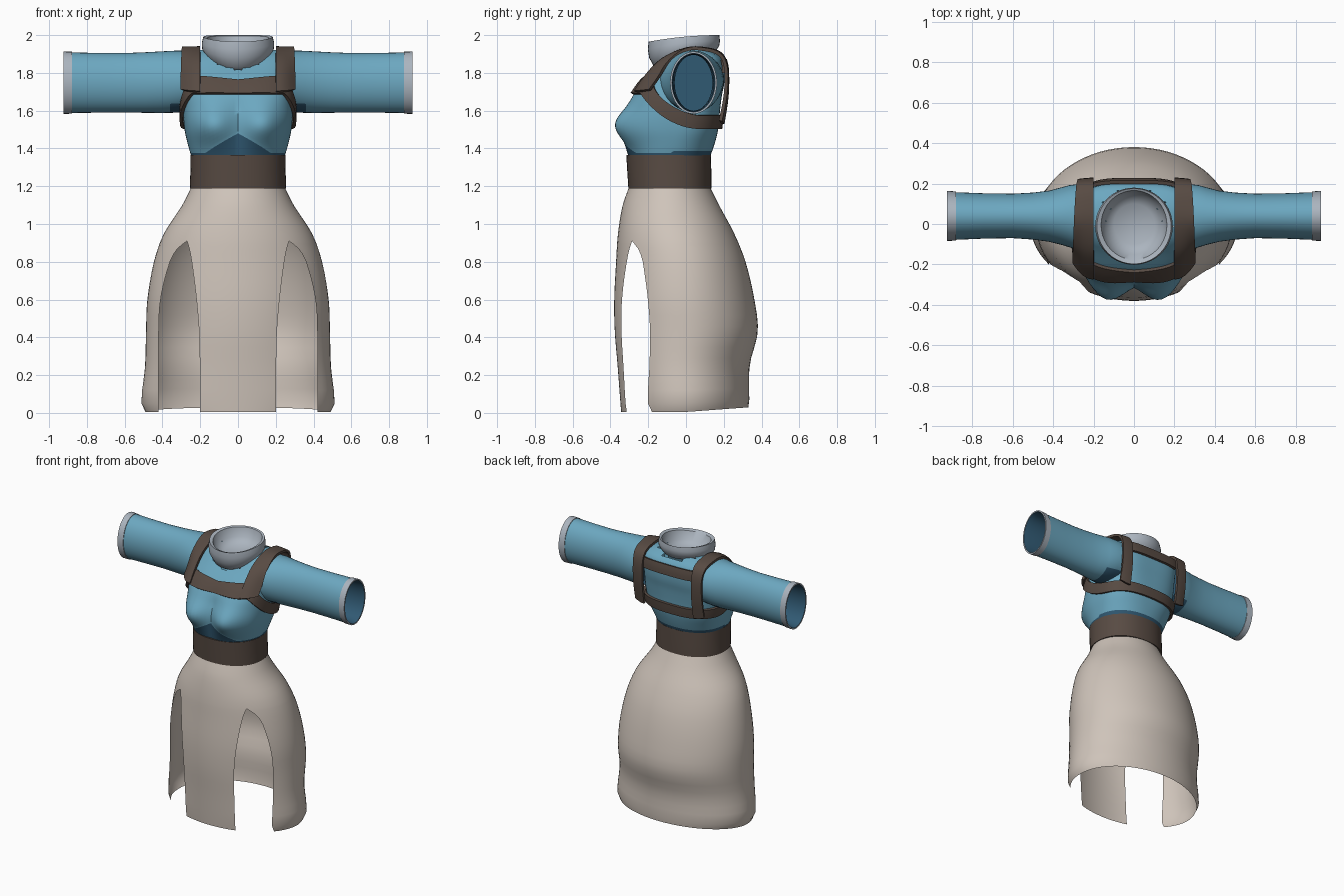
import bpy, bmesh
from math import sin, cos, pi, exp, asin
from mathutils import Vector

cube = bpy.data.objects.get("Cube")
if cube:
    bpy.data.objects.remove(cube, do_unlink=True)


def material(name, rgb):
    m = bpy.data.materials.new(name)
    m.use_nodes = True
    m.diffuse_color = (*rgb, 1)
    m.node_tree.nodes["Principled BSDF"].inputs["Base Color"].default_value = (*rgb, 1)
    return m


BLUE = material("blue cloth", (.15, .39, .53))
DARK = material("dark blue cloth", (.03, .1, .17))
GREY = material("pale grey trim", (.41, .46, .52))
BROWN = material("brown leather", (.097, .07, .056))
TAN = material("beige cloth", (.62, .55, .49))


def clamp(v):
    return max(0, min(1, v))


def sample(table, k):
    """Smooth interpolation of a profile table keyed by its first column."""
    last = len(table) - 1
    i = max(0, min(last - 1, sum(r[0] <= k for r in table) - 1))
    p, a, b, q = table[max(i - 1, 0)], table[i], table[i + 1], table[min(i + 2, last)]
    h = b[0] - a[0]
    t = clamp((k - a[0]) / h)
    out = []
    for c in range(1, len(a)):
        ma = (b[c] - p[c]) / (b[0] - p[0]) * h
        mb = (q[c] - a[c]) / (q[0] - a[0]) * h
        d = b[c] - a[c]
        out.append(a[c] + t * ma + t * t * (3 * d - 2 * ma - mb) + t ** 3 * (ma + mb - 2 * d))
    return out


def oval(a, front, back, phi, n=2):
    """Rounded-box section; phi runs from the front round by the left."""
    s, c = sin(phi), cos(phi)
    r = (abs(s) ** n + abs(c) ** n) ** (-1 / n)
    return a * s * r, (front + back) / 2 - (back - front) / 2 * c * r


def turn(count):
    return [2 * pi * j / count for j in range(count)]


def span(a, b, count):
    return [a + (b - a) * j / count for j in range(count + 1)]


def loft(name, grids, mats, closed=True, pick=None, cap=False, thick=0, drop=None):
    """Skin one or more grids of points into a single object."""
    bm = bmesh.new()
    for rows in grids:
        vs = [[bm.verts.new(p) for p in row] for row in rows]
        n = len(rows[0])
        for i in range(len(rows) - 1):
            for j in range(n if closed else n - 1):
                k = (j + 1) % n
                f = bm.faces.new((vs[i][j], vs[i][k], vs[i + 1][k], vs[i + 1][j]))
                if pick:
                    f.material_index = pick(i, f.calc_center_median())
        if cap:
            bm.faces.new(vs[-1]).material_index = len(mats) - 1
    if drop:
        bmesh.ops.delete(bm, geom=[f for f in bm.faces if drop(f.calc_center_median())],
                         context='FACES')
    bmesh.ops.remove_doubles(bm, verts=bm.verts, dist=.0005)
    bmesh.ops.recalc_face_normals(bm, faces=bm.faces)
    me = bpy.data.meshes.new(name)
    bm.to_mesh(me)
    bm.free()
    for m in mats:
        me.materials.append(m)
    ob = bpy.data.objects.new(name, me)
    bpy.context.collection.objects.link(ob)
    bpy.ops.object.select_all(action='DESELECT')
    ob.select_set(True)
    bpy.context.view_layer.objects.active = ob
    if thick:
        mod = ob.modifiers.new("thickness", 'SOLIDIFY')
        mod.thickness, mod.offset = thick, 0
        bpy.ops.object.modifier_apply(modifier=mod.name)
    bpy.ops.object.shade_smooth_by_angle(angle=.8)
    return ob


# Skirt: height, half width, front, back
SKIRT = [(.005, .49, -.343, .33), (.05, .512, -.347, .335), (.25, .492, -.362, .337),
         (.43, .487, -.377, .38), (.6, .48, -.38, .362), (.8, .445, -.37, .315),
         (.95, .392, -.36, .255), (1.1, .295, -.335, .175), (1.2, .245, -.3, .125)]
# Slit: height, x of the front edge, x of the rear edge
SLIT = [(0, .2, .42), (.4, .205, .42), (.6, .22, .41), (.8, .245, .36),
        (.87, .258, .32), (.91, .27, .27)]
SLIT_TOP = .91


def skirt_row(z, rear):
    a, front, back = sample(SKIRT, z)
    edge = sample(SLIT, z)[rear] / (a if z <= SLIT_TOP else sample(SKIRT, SLIT_TOP)[0])
    phi = asin(clamp(edge))
    row = []
    for p in (span(phi, 2 * pi - phi, 48) if rear else span(-phi, phi, 16)):
        x, y = oval(a, front, back, p)
        hem = .025 * clamp(y / .33) * clamp(1 - z / .2)
        row.append((x, y, z + hem))
    return row


heights = [.005, .05] + span(.12, .8, 12) + [.84, .87, .895] + span(SLIT_TOP, 1.2, 8)
loft("skirt", [[skirt_row(z, rear) for z in heights] for rear in (0, 1)], [TAN], closed=False)

# Belt
BELT = [(.235, -.29, .115, 1.188), (.255, -.305, .134, 1.188), (.252, -.311, .134, 1.28),
        (.251, -.316, .132, 1.365), (.235, -.29, .115, 1.365)]
loft("belt", [[[(*oval(a, f, b, p, 2.2), z) for p in turn(56)] for a, f, b, z in BELT]], [BROWN])

# Bodice: height, half width, front, back, squareness
BODICE = [(1.35, .245, -.3, .125, 2.2), (1.42, .265, -.298, .15, 2.3),
          (1.5, .283, -.29, .17, 2.6), (1.6, .29, -.275, .18, 2.9), (1.68, .282, -.268, .19, 3.3),
          (1.75, .272, -.23, .203, 3.5), (1.83, .272, -.15, .203, 3.5),
          (1.89, .268, -.09, .18, 3.5), (1.92, .22, -.04, .12, 3)]


def torso(phi, z, out=0):
    a, front, back, n = sample(BODICE, z)
    x, y = oval(a + out, front - out, back + out, phi, n)
    bust = exp(-((abs(x) - .135) / .12) ** 2 - ((z - 1.53) / .11) ** 2)
    return Vector((x, y - .1 * bust * clamp(2 * cos(phi)), z))


def shadow_edge(phi):
    x = torso(phi, 1.4).x
    return 1.375 + (.105 * clamp(1 - abs(x) / .18) if cos(phi) > 0 else .012)


ring = turn(80)
body = [[torso(p, 1.35) for p in ring]]
for t in span(0, 1, 26):
    body.append([torso(p, shadow_edge(p) * (1 - t) + 1.92 * t) for p in ring])
body.append([(*oval(.15, 0, .08, p, 3), 1.922) for p in ring])
loft("bodice", [body], [BLUE, DARK], pick=lambda i, c: int(i == 0),
     drop=lambda c: c.z > 1.8 and (c.x / .165) ** 2 + (c.y / .16) ** 2 < 1)

# Collar: half width, front, back, front height, back height
COLLAR = [(.15, -.145, .15, 1.815, 1.9), (.175, -.168, .165, 1.83, 1.925),
          (.19, -.195, .176, 1.88, 1.945), (.192, -.202, .18, 1.925, 1.97),
          (.184, -.198, .176, 1.965, 2), (.163, -.176, .166, 1.957, 1.995),
          (.145, -.15, .15, 1.9, 1.93), (.1, -.1, .1, 1.875, 1.89)]
rows = []
for a, f, b, zf, zb in COLLAR:
    rows.append([(*oval(a, f, b, p), zb + (zf - zb) * ((1 + cos(p)) / 2) ** 2) for p in turn(40)])
loft("collar", [rows], [GREY], cap=True)

# Chest strap, dropping under the arms to the lower back
low, high = [], []
for p in ring:
    base = torso(p, 1.65)
    t = clamp((base.y + .24) / .32)
    z = 1.69 - .185 * (1 - (1 - t) ** 2)
    low.append(z)
    high.append(z + .07 + .02 * clamp(abs(base.x) / .2) * (1 - t))
rows = [[torso(p, lo + (hi - lo) * t, .012) for p, lo, hi in zip(ring, low, high)]
        for t in span(0, 1, 3)]
loft("chest_strap", [rows], [BROWN], thick=.018)

# Upper back strap
rows = [[torso(p, z, .014) for p in span(pi - .66, pi + .66, 20)] for z in span(1.8, 1.87, 3)]
loft("upper_back_strap", [rows], [BROWN], closed=False, thick=.018)

# Shoulder strap: step, y, z, pull of the outer edge toward the arm, outer x
STRAP = [(0, -.268, 1.7, .25, .297), (1, -.205, 1.79, .25, .297), (2, -.122, 1.872, .16, .297),
         (3, 0, 1.926, .02, .297), (4, .1, 1.928, .02, .292), (5, .185, 1.9, .03, .285),
         (6, .217, 1.82, .03, .278), (7, .217, 1.68, .05, .278), (8, .195, 1.53, .08, .278)]
# Sleeve: x, front, back, bottom, top
SLEEVE = [(.24, -.14, .2, 1.6, 1.918), (.32, -.115, .192, 1.59, 1.918),
          (.42, -.088, .165, 1.588, 1.913), (.6, -.07, .15, 1.59, 1.905),
          (.88, -.078, .157, 1.588, 1.908), (.925, -.08, .16, 1.587, 1.909)]
OUTER = [.24, .28, .32, .36, .42, .5, .6, .74, .88]
PATH = [(x, 0) for x in OUTER] + [(.88, .004), (.925, .004), (.925, -.006)]
PATH += [(x, -.01) for x in (.88, .6, .42, .32)]


def sleeve_row(x, grow, side):
    f, b, lo, hi = sample(SLEEVE, x)
    return [(side * x, (f + b) / 2 + ((b - f) / 2 + grow) * cos(p),
             (lo + hi) / 2 + ((hi - lo) / 2 + grow) * sin(p)) for p in turn(40)]


def sleeve_colour(i, c):
    if len(OUTER) - 1 <= i <= len(OUTER) + 1:
        return 1
    armpit = abs(c.x) < .36 and c.z < 1.64
    return 2 if i > len(OUTER) or armpit else 0


for side, word in ((1, "left"), (-1, "right")):
    loft(word + "_sleeve", [[sleeve_row(x, g, side) for x, g in PATH]], [BLUE, GREY, DARK],
         pick=sleeve_colour, cap=True)
    rows = []
    for k in span(0, 8, 32):
        y, z, pull, edge = sample(STRAP, k)
        row = []
        for u in span(0, 1, 4):
            w = pull * u * u
            row.append((side * (.2 + (edge - .2) * u), y + (.04 - y) * w, z + (1.74 - z) * w))
        rows.append(row)
    loft(word + "_shoulder_strap", [rows], [BROWN], closed=False, thick=.018)
